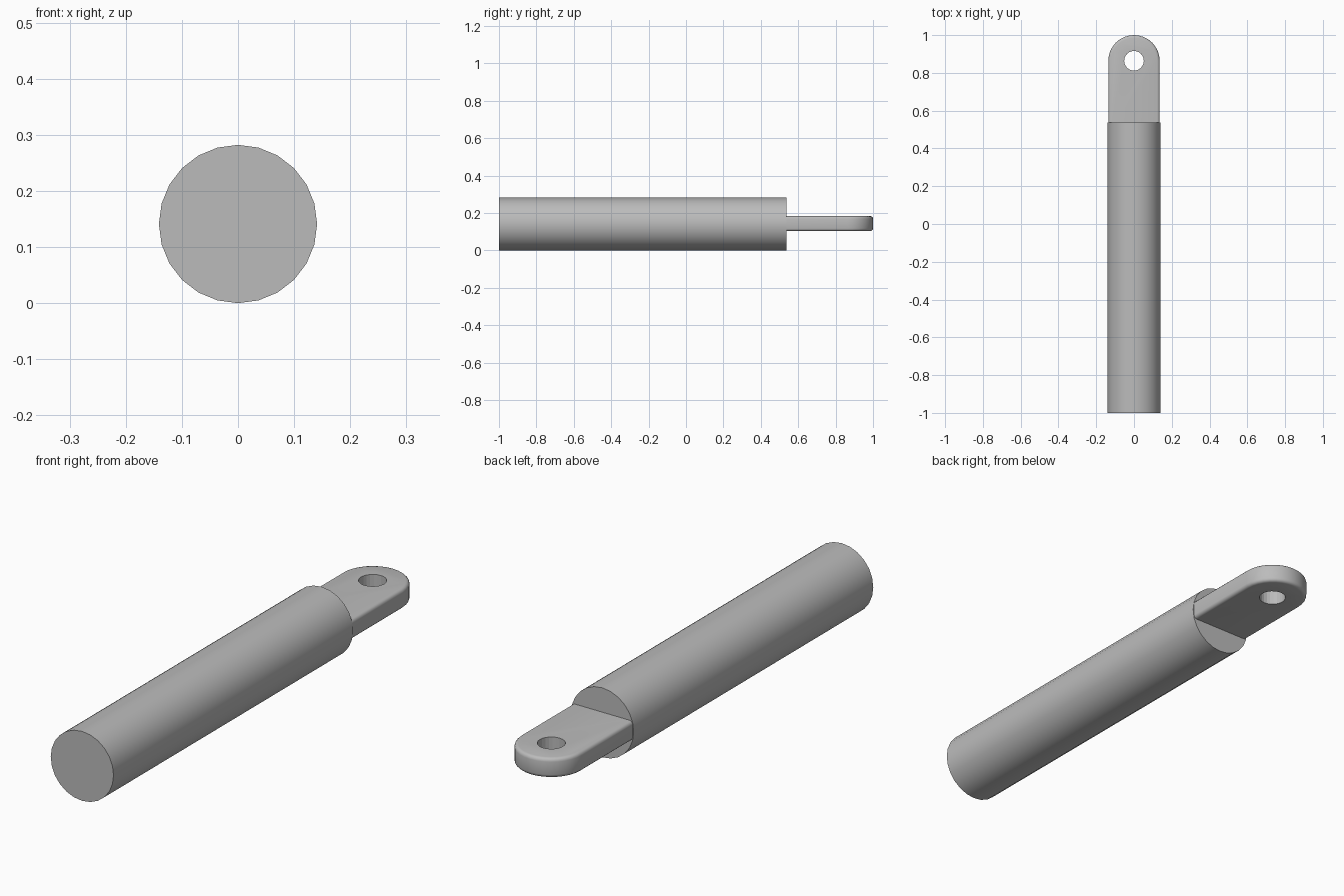
import bpy
import bmesh
from math import pi, cos, sin
from mathutils import Matrix

cube = bpy.data.objects.get("Cube")
if cube:
    bpy.data.objects.remove(cube)

RADIUS = 0.141            # rod radius, also the height of its axis
SHOULDER = 0.537          # where the rod ends and the tang begins
TANG_HALF = 0.136
TANG_THICK = 0.08
EYE_Y = 1 - TANG_HALF
EYE_RADIUS = 0.052

steel = bpy.data.materials.new("grey steel")
steel.use_nodes = True
steel.diffuse_color = (0.5, 0.5, 0.5, 1)
steel.node_tree.nodes["Principled BSDF"].inputs["Base Color"].default_value = (0.5, 0.5, 0.5, 1)


def make_object(name, bm):
    mesh = bpy.data.meshes.new(name)
    bmesh.ops.recalc_face_normals(bm, faces=bm.faces)
    bm.to_mesh(mesh)
    bm.free()
    mesh.materials.append(steel)
    obj = bpy.data.objects.new(name, mesh)
    bpy.context.collection.objects.link(obj)
    return obj


def cylinder(name, radius, depth, sides, matrix):
    bm = bmesh.new()
    bmesh.ops.create_cone(bm, cap_ends=True, segments=sides, radius1=radius,
                          radius2=radius, depth=depth, matrix=matrix)
    return make_object(name, bm)


def smooth(obj):
    bpy.ops.object.select_all(action="DESELECT")
    obj.select_set(True)
    bpy.context.view_layer.objects.active = obj
    bpy.ops.object.shade_smooth_by_angle(angle=pi / 5)


# Round rod lying along y
rod = cylinder("rod", RADIUS, SHOULDER + 1, 24,
               Matrix.Translation((0, (SHOULDER - 1) / 2, RADIUS)) @ Matrix.Rotation(pi / 2, 4, "X"))
smooth(rod)

# Flat tang with a rounded end, rooted slightly inside the rod
bm = bmesh.new()
root = SHOULDER - 0.03
low = RADIUS - TANG_THICK / 2 + 0.002
outline = [(-TANG_HALF, root), (TANG_HALF, root)]
outline += [(TANG_HALF * cos(pi * i / 16), EYE_Y + TANG_HALF * sin(pi * i / 16)) for i in range(17)]
face = bm.faces.new([bm.verts.new((x, y, low)) for x, y in outline])
grown = bmesh.ops.extrude_face_region(bm, geom=[face])["geom"]
bmesh.ops.translate(bm, vec=(0, 0, TANG_THICK),
                    verts=[v for v in grown if isinstance(v, bmesh.types.BMVert)])

# Rounded rims along the sides and end, top and bottom
rims = [e for e in bm.edges
        if abs(e.verts[0].co.z - e.verts[1].co.z) < 0.001
        and max(v.co.y for v in e.verts) > root + 0.01]
bmesh.ops.bevel(bm, geom=rims, offset=0.014, segments=3, profile=0.5, affect="EDGES")
tang = make_object("tang", bm)

# Pin hole through the tang
cutter = cylinder("pin_hole_cutter", EYE_RADIUS, 0.4, 24, Matrix.Translation((0, EYE_Y, RADIUS)))
cutter.hide_render = True
hole = tang.modifiers.new("pin hole", "BOOLEAN")
hole.operation = "DIFFERENCE"
hole.solver = "EXACT"
hole.object = cutter
smooth(tang)
bpy.ops.object.modifier_apply(modifier=hole.name)
bpy.data.objects.remove(cutter)
